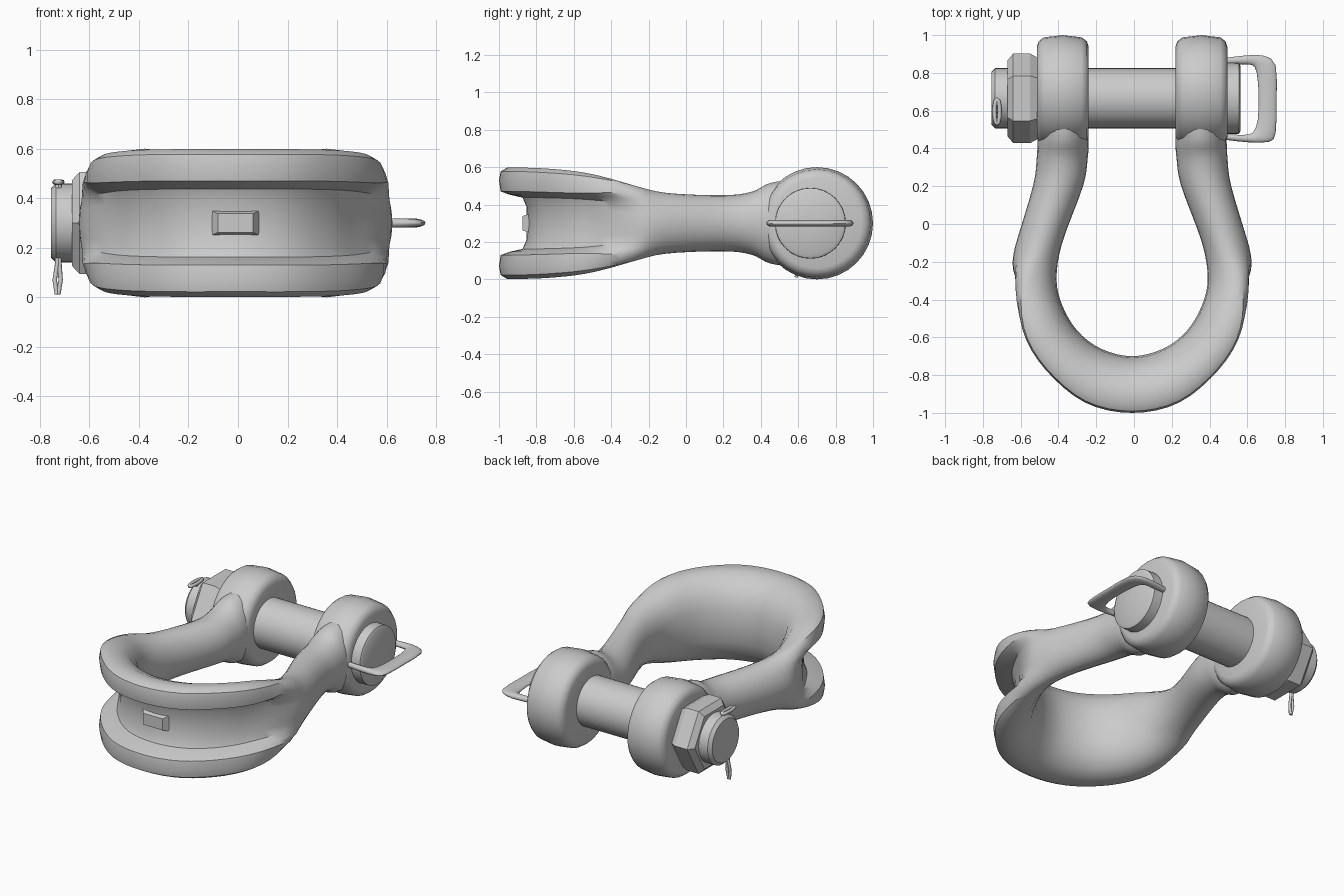
import bpy, bmesh, math

if "Cube" in bpy.data.objects:
    bpy.data.objects.remove(bpy.data.objects["Cube"])

CX, PY, PZ = -0.01, 0.665, 0.3      # bow centre x, pin axis y, mid height

# half cross-section of the grooved bow: (fraction of thickness, fraction of half height)
CHANNEL = [(0, 0), (.03, .35), (.13, .63), (.33, .87), (.58, .98), (.85, 1), (.97, .93),
           (1, .77), (.97, .57), (.8, .51), (.58, .46), (.51, .3), (.5, 0)]


def finish(name, bm, angle=40):
    bmesh.ops.recalc_face_normals(bm, faces=bm.faces)
    me = bpy.data.meshes.new(name)
    bm.to_mesh(me)
    bm.free()
    ob = bpy.data.objects.new(name, me)
    bpy.context.collection.objects.link(ob)
    bpy.ops.object.select_all(action='DESELECT')
    ob.select_set(True)
    bpy.context.view_layer.objects.active = ob
    bpy.ops.object.shade_smooth_by_angle(angle=math.radians(angle))
    return ob


def skin(name, rings, angle=40):
    bm = bmesh.new()
    rows = [[bm.verts.new(p) for p in r] for r in rings]
    n = len(rows[0])
    for a, b in zip(rows, rows[1:]):
        for i in range(n):
            j = (i + 1) % n
            bm.faces.new((a[i], a[j], b[j], b[i]))
    bm.faces.new(rows[0])
    bm.faces.new(rows[-1])
    return finish(name, bm, angle)


def smooth_stations(st, steps):
    # Catmull-Rom interpolation through all station values
    out = []
    for k in range(len(st) - 1):
        q = [st[max(k - 1, 0)], st[k], st[k + 1], st[min(k + 2, len(st) - 1)]]
        for s in range(steps):
            t = s / steps
            out.append([.5 * (2 * b + (c - a) * t + (2 * a - 5 * b + 4 * c - d) * t * t
                              + (3 * b - a - 3 * c + d) * t ** 3) for a, b, c, d in zip(*q)])
    return out + [list(st[-1])]


def loft(name, stations, steps, cx=0.0):
    # station: inner x, y, outer x, y, half height, groove blend (0 round, 1 channel)
    rings = []
    for xi, yi, xo, yo, h, b in smooth_stations(stations, steps):
        b = min(max(b, 0), 1)
        half = []
        for i, (u, w) in enumerate(CHANNEL):
            a = math.pi * i / 12
            half.append((u * b + (.5 - .5 * math.cos(a)) * (1 - b),
                         (w * b + math.sin(a) * (1 - b)) * h))
        full = half + [(u, -w) for u, w in half[-2:0:-1]]
        rings.append([(cx + xi + (xo - xi) * u, yi + (yo - yi) * u, PZ + w) for u, w in full])
    return skin(name, rings)


def lathe(name, profile, x, y, n, angle=40):
    # profile of (x, radius) turned about an axis along x
    return skin(name, [[(x + px, y + r * math.cos(2 * math.pi * i / n),
                         PZ + r * math.sin(2 * math.pi * i / n)) for i in range(n)]
                       for px, r in profile], angle)


def wire(name, pts, radius, cyclic=False):
    cu = bpy.data.curves.new(name, 'CURVE')
    cu.dimensions = '3D'
    cu.bevel_depth = radius
    cu.bevel_resolution = 2
    cu.use_fill_caps = True
    sp = cu.splines.new('POLY')
    sp.points.add(len(pts) - 1)
    for p, c in zip(sp.points, pts):
        p.co = (*c, 1)
    sp.use_cyclic_u = cyclic
    ob = bpy.data.objects.new(name, cu)
    bpy.context.collection.objects.link(ob)


# bow: one half, mirrored into a continuous sweep
half = [(0, -.70, 0, -1, .298, 1), (.165, -.66, .25, -.945, .298, 1),
        (.29, -.565, .46, -.77, .292, 1), (.37, -.43, .59, -.56, .27, .9),
        (.40, -.29, .662, -.29, .21, .35), (.37, -.1, .62, -.12, .163, 0),
        (.26, .2, .525, .2, .15, 0), (.235, .35, .505, .35, .168, 0),
        (.23, .45, .50, .45, .215, 0), (.24, .6, .49, .6, .235, 0)]
left = [(-a, b, -c, d, h, g) for a, b, c, d, h, g in half[:0:-1]]
loft("bow", left + half, 4, CX)

# pin ears
ear = [(-.135, .05), (-.137, .24), (-.127, .268), (-.1, .288), (0, .3),
       (.1, .288), (.127, .268), (.137, .24), (.135, .05)]
for side, label in ((1, "right"), (-1, "left")):
    lathe(label + "_ear", ear, CX + side * .367, .70, 32, 50)

# pin with head and threaded end
lathe("pin", [(-.755, .02), (-.755, .14), (-.735, .16), (.47, .16), (.47, .19),
              (.555, .188), (.565, .17), (.565, .02)], 0, PY, 32)

# hex nut
lathe("nut", [(-.67, .1), (-.67, .2), (-.64, .237), (-.55, .237), (-.51, .215), (-.51, .1)],
      0, PY, 6, 25)

# pull handle on the pin head
handle = [(.49, .845, .49, .88), (.6, .845, .6, .893), (.64, .83, .69, .89), (.655, .76, .75, .84),
          (.66, .66, .755, .66), (.655, .55, .75, .485), (.63, .485, .715, .435),
          (.58, .472, .6, .433), (.49, .475, .49, .445)]
loft("pin_handle", [(*s, .018, 0) for s in handle], 2)

# cotter pin: eye above the pin end, two legs below
wire("cotter_eye", [(-.725 + .014 * math.cos(a), .595 + .065 * math.sin(a), .465)
                    for a in (i * math.pi / 6 for i in range(12))], .011, True)
for s in (-1, 1):
    wire("cotter_leg", [(-.725 + s * .004, .6, .46), (-.725 + s * .004, .6, .14),
                        (-.728 + s * .012, .595, .07), (-.728 + s * .003, .59, .012)], .009)

# small raised pad on the groove floor
bm = bmesh.new()
bmesh.ops.create_cube(bm, size=1)
for v in bm.verts:
    k = .75 if v.co.y < 0 else 1.1
    v.co = (CX + v.co.x * .19 * k, -.85 + v.co.y * .05, PZ + v.co.z * .1 * k)
finish("groove_pad", bm)
